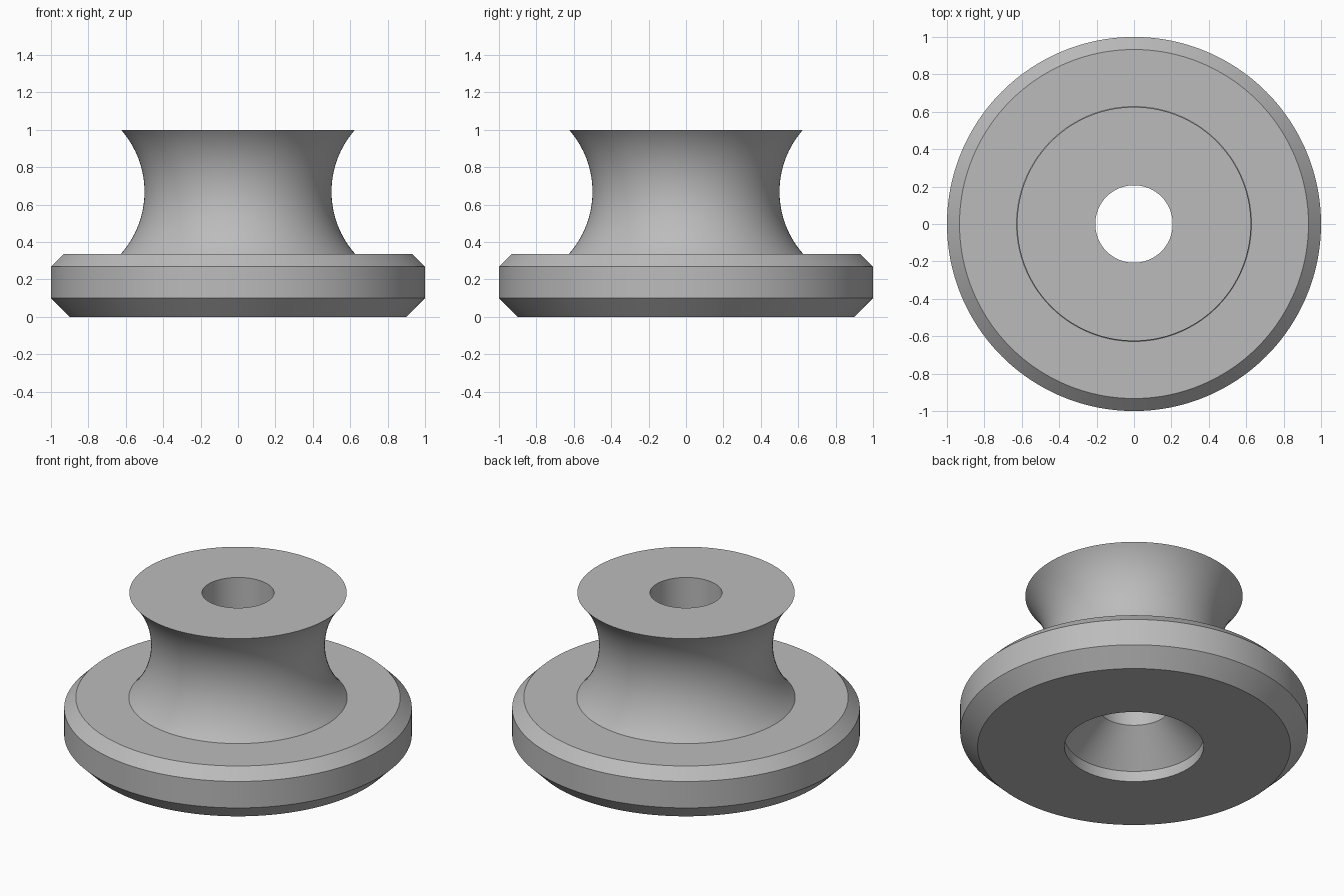
import bpy, bmesh, math

SEGMENTS = 192
ARC_STEPS = 32

if "Cube" in bpy.data.objects:
    bpy.data.objects.remove(bpy.data.objects["Cube"])

# Plain grey finish
grey = bpy.data.materials.new("plain_grey")
grey.use_nodes = True
colour = (0.5, 0.5, 0.5, 1)
grey.diffuse_color = colour
grey.node_tree.nodes["Principled BSDF"].inputs["Base Color"].default_value = colour


def concave_neck(z_low, z_high, centre_r, centre_z, radius):
    """Profile points of the waisted neck, from bottom to top."""
    start = math.asin((z_low - centre_z) / radius)
    end = math.asin((z_high - centre_z) / radius)
    points = []
    for i in range(ARC_STEPS + 1):
        a = start + (end - start) * i / ARC_STEPS
        points.append((centre_r - radius * math.cos(a), centre_z + radius * math.sin(a)))
    return points


def lathe(name, profile, material):
    """Revolve a closed (radius, height) profile around z."""
    bm = bmesh.new()
    verts = [bm.verts.new((r, 0, z)) for r, z in profile]
    edges = [bm.edges.new((a, b)) for a, b in zip(verts, verts[1:] + verts[:1])]
    bmesh.ops.spin(bm, geom=verts + edges, cent=(0, 0, 0), axis=(0, 0, 1),
                   angle=math.tau, steps=SEGMENTS, use_merge=True)
    bmesh.ops.remove_doubles(bm, verts=bm.verts, dist=1e-5)
    bmesh.ops.recalc_face_normals(bm, faces=bm.faces)
    mesh = bpy.data.meshes.new(name)
    bm.to_mesh(mesh)
    bm.free()
    mesh.materials.append(material)
    obj = bpy.data.objects.new(name, mesh)
    bpy.context.collection.objects.link(obj)
    bpy.ops.object.select_all(action="DESELECT")
    obj.select_set(True)
    bpy.context.view_layer.objects.active = obj
    bpy.ops.object.shade_smooth_by_angle(angle=math.radians(30))
    return obj


# Chamfered flange, waisted neck, then the countersunk bore
flange = [(0.4, 0), (0.9, 0), (1, 0.1), (1, 0.268), (0.933, 0.335)]
neck = concave_neck(0.335, 1, 1, 0.669, 0.5)
bore = [(0.207, 1), (0.207, 0.262), (0.4, 0.067)]
lathe("flanged_spool", flange + neck + bore, grey)
